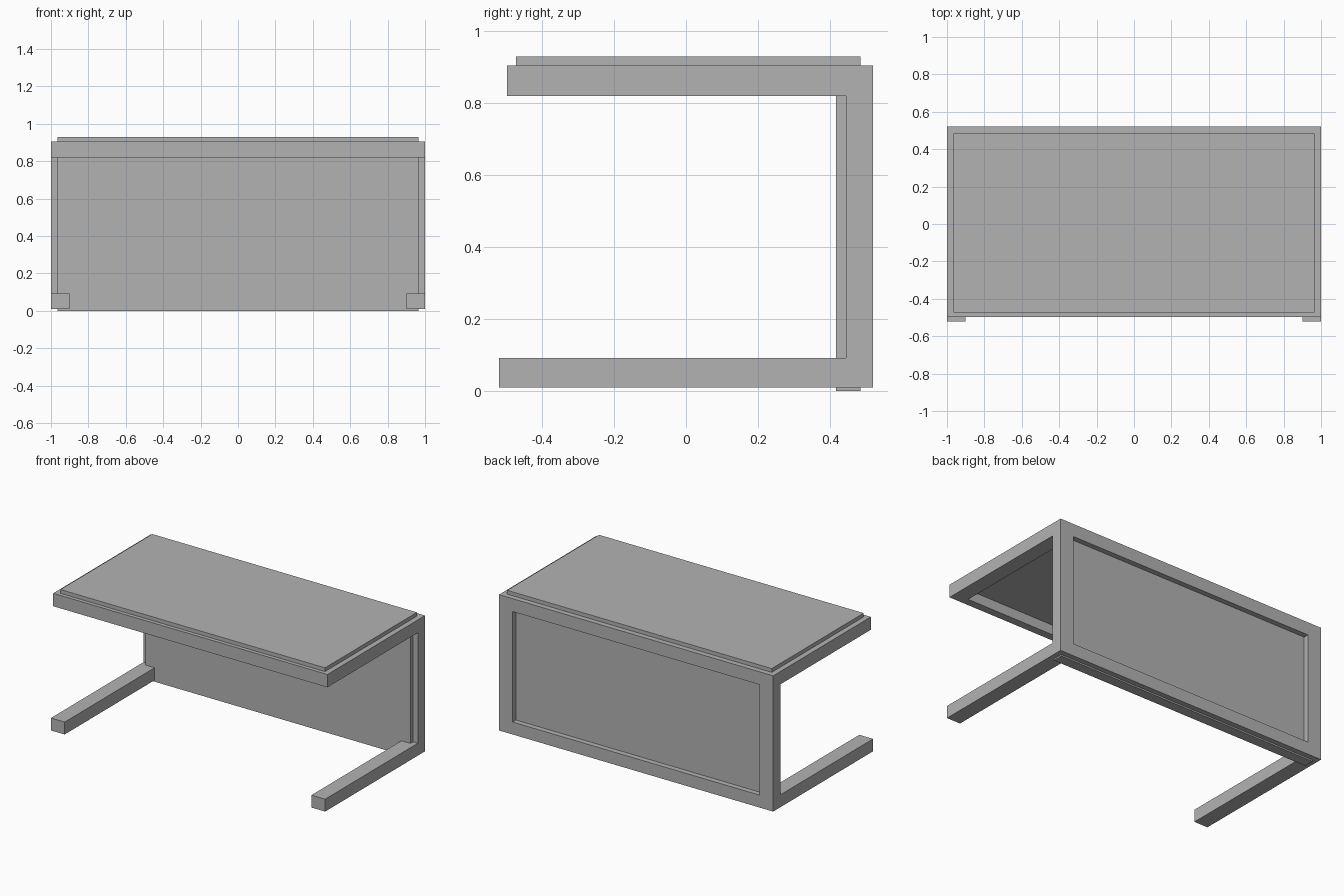
import bpy, bmesh

cube = bpy.data.objects.get("Cube")
if cube:
    bpy.data.objects.remove(cube, do_unlink=True)

grey = bpy.data.materials.new("mid grey")
grey.use_nodes = True
COLOUR = (0.45, 0.45, 0.45, 1)
grey.diffuse_color = COLOUR
grey.node_tree.nodes["Principled BSDF"].inputs["Base Color"].default_value = COLOUR


def prism(name, profile, half_width):
    """Extrude a (y, z) profile symmetrically along x."""
    bm = bmesh.new()
    face = bm.faces.new([bm.verts.new((-half_width, y, z)) for y, z in profile])
    side = bmesh.ops.extrude_face_region(bm, geom=[face])["geom"]
    moved = [v for v in side if isinstance(v, bmesh.types.BMVert)]
    bmesh.ops.translate(bm, verts=moved, vec=(2 * half_width, 0, 0))
    bmesh.ops.recalc_face_normals(bm, faces=bm.faces)
    mesh = bpy.data.meshes.new(name)
    bm.to_mesh(mesh)
    bm.free()
    mesh.materials.append(grey)
    obj = bpy.data.objects.new(name, mesh)
    bpy.context.scene.collection.objects.link(obj)
    return obj


def box(name, half_width, y, z):
    return prism(name, [(y[0], z[0]), (y[1], z[0]), (y[1], z[1]), (y[0], z[1])], half_width)


def cut(target, half_width, y, z):
    cutter = box("cutter", half_width, y, z)
    cutter.hide_render = True
    mod = target.modifiers.new("opening", 'BOOLEAN')
    mod.operation = 'DIFFERENCE'
    mod.solver = 'EXACT'
    mod.object = cutter
    bpy.context.view_layer.objects.active = target
    bpy.ops.object.modifier_apply(modifier=mod.name)
    bpy.data.objects.remove(cutter, do_unlink=True)


# C-shaped frame: top, back and feet in one piece
BACK, POST = 0.52, 0.445
FLOOR, FOOT, RAIL, TOP = 0.01, 0.092, 0.82, 0.905
frame = prism("desk_frame", [(-0.52, FLOOR), (BACK, FLOOR), (BACK, TOP), (-0.497, TOP),
                             (-0.497, RAIL), (POST, RAIL), (POST, FOOT), (-0.52, FOOT)], 1)
cut(frame, 0.9, (-1, POST), (-1, 0.5))        # gap between the feet
cut(frame, 0.9, (0.3, 1), (FOOT, RAIL))       # back opening
cut(frame, 0.9, (-0.445, POST), (0.7, 1.2))   # opening under the tabletop

# Slabs set into the frame
box("tabletop", 0.965, (-0.472, 0.485), (0.885, 0.93))
box("back_panel", 0.965, (0.417, 0.485), (0, 0.885))
